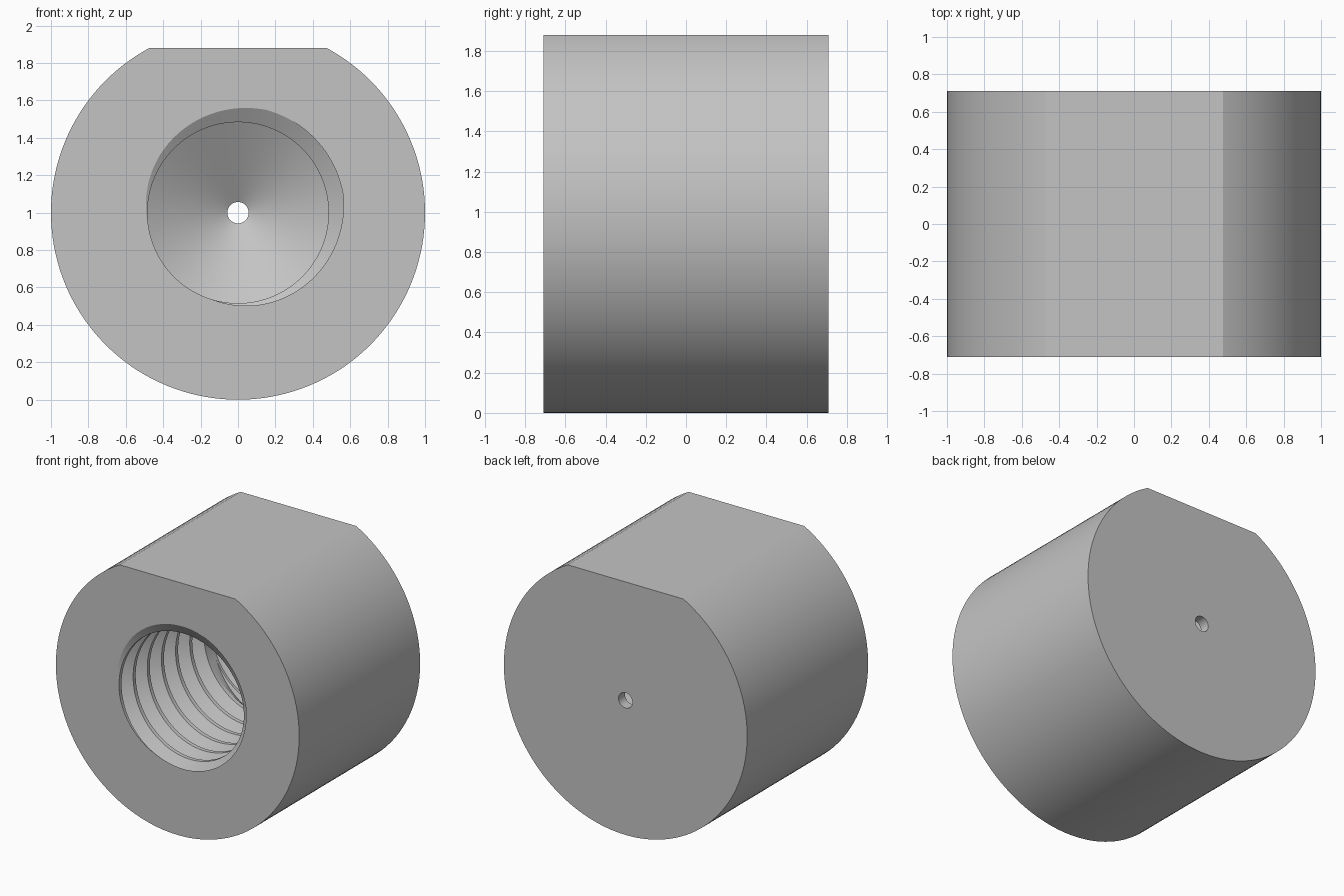
import bpy
import bmesh
from math import sin, cos, pi, radians

cube = bpy.data.objects.get("Cube")
if cube:
    bpy.data.objects.remove(cube, do_unlink=True)

FRONT, BACK = -0.71, 0.71
FLAT = 0.88                     # height of the flat above the axis
BORE, ROOT, PIN = 0.484, 0.57, 0.057
CONE_START, CONE_END = 0.378, 0.635
PITCH, THREAD_END = 0.166, 0.36
START = radians(42)             # where the groove leaves the front face

# One pitch of thread: (phase, depth fraction)
TOOTH = [(-0.09, 1), (0.09, 1), (0.41, 0), (0.59, 0)]


def depth(phase):
    """Groove depth fraction for a position measured in pitches."""
    p = abs((phase + 0.5) % 1 - 0.5)
    return min(1, max(0, (0.41 - p) / 0.32))


def thread_points(a):
    """Radius and y along the threaded bore at angle a."""
    pts = []
    offset = FRONT - PITCH * (a - START) / (2 * pi)
    for turn in range(-2, 9):
        for phase, _ in TOOTH:
            y = min(THREAD_END, max(FRONT, offset + (turn + phase) * PITCH))
            fade = min(1, (THREAD_END - y) / 0.04)
            r = BORE + (ROOT - BORE) * depth((y - offset) / PITCH) * fade
            pts.append((r, y))
    return pts


def section(a):
    """Closed section of the whole part at angle a."""
    outer = min(1, FLAT / sin(a)) if sin(a) > 0 else 1
    return ([(PIN, BACK), (outer, BACK), (outer, FRONT)] + thread_points(a)
            + [(BORE, CONE_START), (PIN, CONE_END)])


# Angles, with extra columns on the two corners of the flat
corner = radians(61.642)
angles = sorted([2 * pi * i / 144 for i in range(145)] + [corner, pi - corner])

# Threaded round body with conical bore end and pin hole
bm = bmesh.new()
columns = [[bm.verts.new((r * cos(a), y, 1 + r * sin(a))) for r, y in section(a)]
           for a in angles]
for c, d in zip(columns, columns[1:]):
    for k in range(len(c)):
        n = (k + 1) % len(c)
        bm.faces.new((c[k], c[n], d[n], d[k]))
bmesh.ops.remove_doubles(bm, verts=bm.verts[:], dist=0.0002)
bmesh.ops.dissolve_degenerate(bm, edges=bm.edges[:], dist=0.0001)
bmesh.ops.recalc_face_normals(bm, faces=bm.faces[:])

mesh = bpy.data.meshes.new("threaded_body")
bm.to_mesh(mesh)
bm.free()
body = bpy.data.objects.new("threaded_body", mesh)
bpy.context.scene.collection.objects.link(body)

# Plain grey metal
grey = bpy.data.materials.new("plain grey")
grey.use_nodes = True
colour = (0.55, 0.55, 0.55, 1)
grey.diffuse_color = colour
grey.node_tree.nodes["Principled BSDF"].inputs["Base Color"].default_value = colour
mesh.materials.append(grey)

bpy.ops.object.select_all(action="DESELECT")
body.select_set(True)
bpy.context.view_layer.objects.active = body
bpy.ops.object.shade_smooth_by_angle(angle=radians(20))
